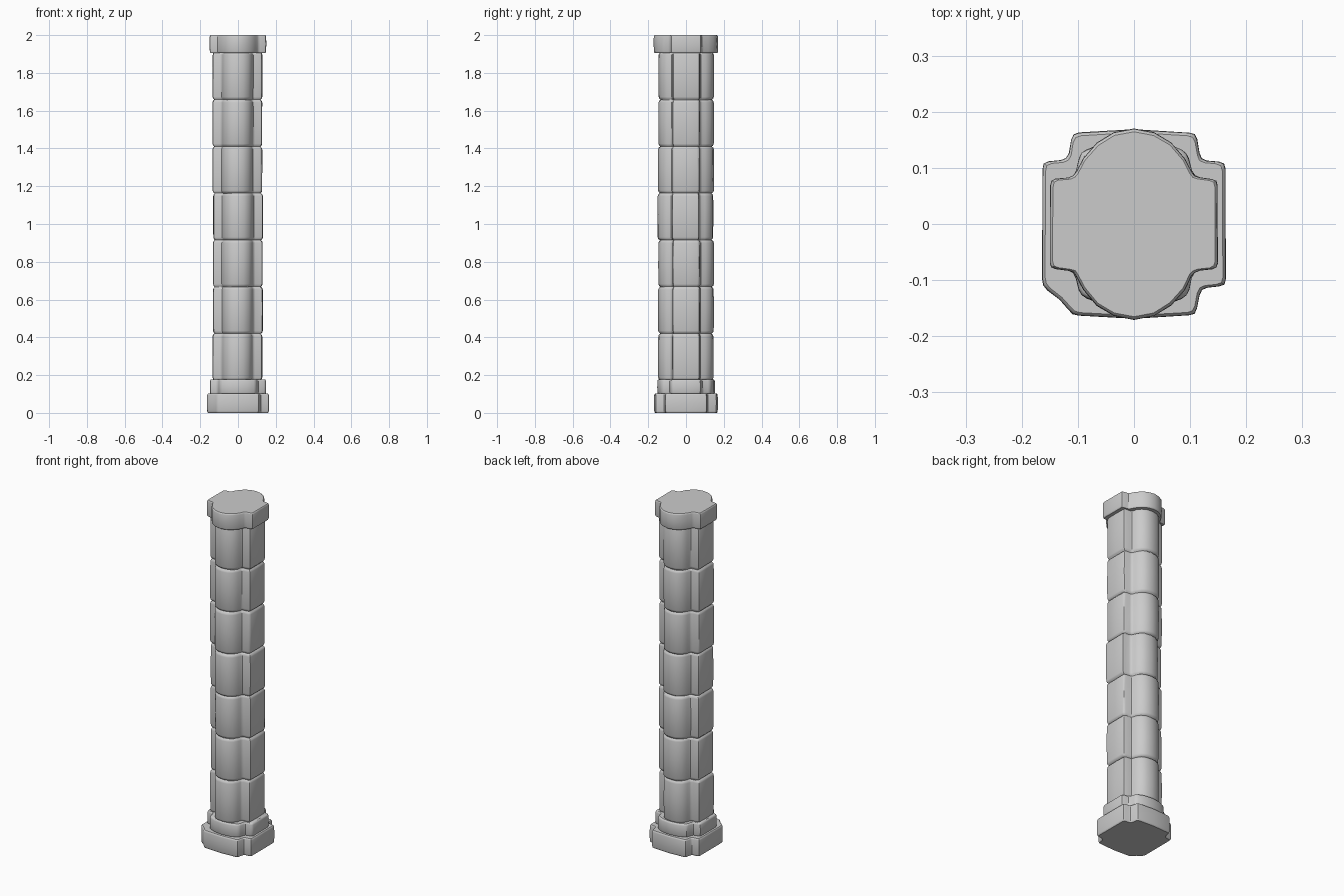
import bpy, bmesh, math, random
from mathutils import Vector

if "Cube" in bpy.data.objects:
    bpy.data.objects.remove(bpy.data.objects["Cube"])

random.seed(4)


def mirror_quarter(q):
    """Quarter outline from +x side to +y side, mirrored to a closed loop."""
    left = [(-x, y) for x, y in reversed(q) if x > 1e-6]
    upper = (q + left)[:-1]
    return [Vector(p) for p in upper + [(-x, -y) for x, y in upper]]


def soften(pts, r):
    """Round the sharp corners of an outline."""
    out = []
    n = len(pts)
    for i, p in enumerate(pts):
        a, b = pts[i - 1] - p, pts[(i + 1) % n] - p
        if a.angle(b) > math.radians(145):
            out.append(p)
            continue
        d = min(r, a.length * 0.4, b.length * 0.4)
        s, e = p + a.normalized() * d, p + b.normalized() * d
        out += [s, (s + e) * 0.25 + p * 0.5, e]
    return out


def loft(name, outline, rings):
    """Rings are (z, scale, dx, dy, noise list)."""
    bm = bmesh.new()
    loops = []
    for z, s, dx, dy, noise in rings:
        loops.append([bm.verts.new((p.x * (s + k) + dx, p.y * (s + k) + dy, z))
                      for p, k in zip(outline, noise)])
    n = len(outline)
    for lo, hi in zip(loops, loops[1:]):
        for i in range(n):
            j = (i + 1) % n
            bm.faces.new((lo[i], lo[j], hi[j], hi[i]))
    bm.faces.new(list(reversed(loops[0])))
    bm.faces.new(loops[-1])
    bmesh.ops.recalc_face_normals(bm, faces=bm.faces)
    me = bpy.data.meshes.new(name)
    bm.to_mesh(me)
    bm.free()
    ob = bpy.data.objects.new(name, me)
    bpy.context.collection.objects.link(ob)
    bpy.ops.object.select_all(action='DESELECT')
    ob.select_set(True)
    bpy.context.view_layer.objects.active = ob
    bpy.ops.object.shade_smooth_by_angle(angle=math.radians(35))
    return ob


def wear(n, amount):
    return [random.uniform(-amount, amount) for _ in range(n)]


def block(z0, z1, n, edge=0.06, lip=0.010, dx=0.0, dy=0.0, rough=0.008):
    """One stone course: worn sides with rounded top and bottom edges."""
    base = wear(n, rough)
    rings = []
    for z, s in ((z0, 1 - edge), (z0 + lip * 0.35, 1 - edge * 0.35), (z0 + lip, 1),
                 ((z0 + z1) / 2, 1.004),
                 (z1 - lip, 1), (z1 - lip * 0.35, 1 - edge * 0.35), (z1, 1 - edge)):
        noise = [b + k for b, k in zip(base, wear(n, rough * 0.4))]
        rings.append((z, s, dx, dy, noise))
    return rings


# Lower plinth: plus shape with a worn front-left corner
plus = mirror_quarter([(0.163, 0.0), (0.163, 0.11), (0.118, 0.114),
                       (0.11, 0.162), (0.0, 0.168)])
for p in plus:
    if p.x < 0 and p.y < 0 and abs(abs(p.x) - 0.118) < 1e-4:
        p.x, p.y = -0.132, -0.134
plus = soften(plus, 0.012)
loft("lower_plinth", plus, block(0.0, 0.103, len(plus), 0.03, 0.009, rough=0.004))

# Upper plinth: smaller stepped course
step = soften(mirror_quarter([(0.148, 0.0), (0.148, 0.078), (0.106, 0.084),
                              (0.095, 0.128), (0.05, 0.146), (0.0, 0.152)]), 0.012)
loft("upper_plinth", step, block(0.098, 0.178, len(step), 0.05, 0.010, rough=0.005))

# Shaft: seven stone courses, round front and back with square side ribs
shaft = soften(mirror_quarter([(0.131, 0.0), (0.131, 0.071), (0.082, 0.075),
                               (0.075, 0.102), (0.058, 0.127), (0.032, 0.142),
                               (0.0, 0.147)]), 0.012)
joints = [0.172, 0.42, 0.667, 0.915, 1.163, 1.41, 1.658, 1.91]
rings = []
for z0, z1 in zip(joints, joints[1:]):
    rings += block(z0 + 0.001, z1 - 0.001, len(shaft), 0.065, 0.014,
                   random.uniform(-0.004, 0.001), random.uniform(-0.003, 0.002))
loft("shaft", shaft, rings)

# Capital slab: same outline, wider
cap = soften(mirror_quarter([(0.149, 0.0), (0.149, 0.079), (0.107, 0.084),
                             (0.09, 0.117), (0.066, 0.145), (0.036, 0.163),
                             (0.0, 0.170)]), 0.010)
loft("capital", cap, block(1.905, 2.0, len(cap), 0.03, 0.008, rough=0.004))
